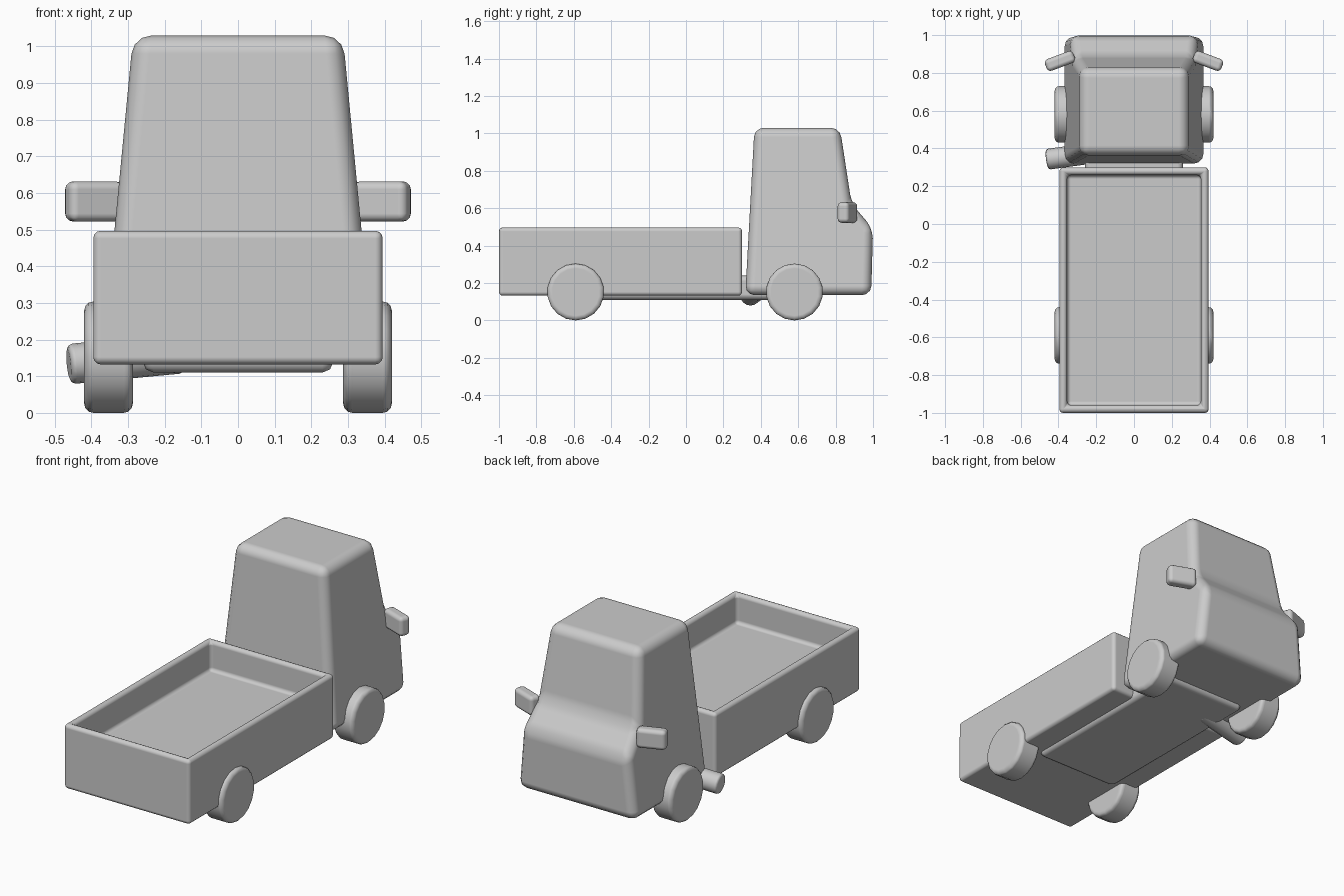
import bpy, bmesh, math
from mathutils import Vector, Matrix

if "Cube" in bpy.data.objects:
    bpy.data.objects.remove(bpy.data.objects["Cube"])


def finish(name, bm, bevel, segments=3, angle=30):
    bmesh.ops.recalc_face_normals(bm, faces=bm.faces[:])
    mesh = bpy.data.meshes.new(name)
    bm.to_mesh(mesh)
    bm.free()
    ob = bpy.data.objects.new(name, mesh)
    bpy.context.collection.objects.link(ob)
    mod = ob.modifiers.new("Bevel", "BEVEL")
    mod.width = bevel
    mod.segments = segments
    mod.limit_method = 'ANGLE'
    mod.angle_limit = math.radians(angle)
    for p in mesh.polygons:
        p.use_smooth = True
    mod.harden_normals = True
    return ob


def box(size, centre, rot_z=0.0):
    bm = bmesh.new()
    m = (Matrix.Translation(centre) @ Matrix.Rotation(rot_z, 4, 'Z')
         @ Matrix.Diagonal((*size, 1)))
    bmesh.ops.create_cube(bm, size=1, matrix=m)
    return bm


def cylinder(p0, p1, radius, sides):
    a, b = Vector(p0), Vector(p1)
    rot = (b - a).to_track_quat('Z', 'Y').to_matrix().to_4x4()
    bm = bmesh.new()
    bmesh.ops.create_cone(bm, cap_ends=True, segments=sides, radius1=radius,
                          radius2=radius, depth=(b - a).length,
                          matrix=Matrix.Translation((a + b) / 2) @ rot)
    return bm


# Open cargo bed: inset the top face and push it down
bm = box((0.79, 1.30, 0.365), (0, -0.35, 0.3145))
bm.normal_update()
top = max(bm.faces, key=lambda f: f.calc_center_median().z)
bmesh.ops.inset_region(bm, faces=[top], thickness=0.058)
floor = bmesh.ops.extrude_face_region(bm, geom=[top])
bmesh.ops.translate(bm, vec=(0, 0, -0.165),
                    verts=[g for g in floor["geom"] if isinstance(g, bmesh.types.BMVert)])
if top.is_valid:
    bmesh.ops.delete(bm, geom=[top], context='FACES_ONLY')
finish("cargo_bed", bm, 0.022)

# Cab: side profile spanned across x, narrowing towards the roof
profile = [(0.317, 0.135), (0.99, 0.135), (1.0, 0.49), (0.885, 0.625),
           (0.823, 1.03), (0.366, 1.03)]
bm = bmesh.new()
sides = []
for s in (-1, 1):
    sides.append([bm.verts.new((s * (0.372 - 0.096 * (z - 0.135)), y, z))
                  for y, z in profile])
bm.faces.new(sides[0])
bm.faces.new(sides[1][::-1])
for i in range(len(profile)):
    j = (i + 1) % len(profile)
    bm.faces.new((sides[0][i], sides[0][j], sides[1][j], sides[1][i]))
finish("cab", bm, 0.05, 3, 15)

# Chassis plate joining bed and cab
finish("chassis", box((0.52, 1.09, 0.13), (0, 0.055, 0.175)), 0.03, 2)

# Wheels and wing mirrors on both sides
for side, s in (("left", -1), ("right", 1)):
    for end, y in (("rear", -0.59), ("front", 0.58)):
        bm = cylinder((s * 0.287, y, 0.152), (s * 0.42, y, 0.152), 0.152, 18)
        finish("wheel_" + end + "_" + side, bm, 0.025, 3, 40)
    finish("mirror_" + side,
           box((0.16, 0.066, 0.11), (s * 0.392, 0.863, 0.577), -s * 0.36), 0.022)

# Exhaust pipe poking out behind the cab on one side
finish("exhaust", cylinder((-0.462, 0.342, 0.133), (-0.15, 0.385, 0.163), 0.055, 16),
       0.015, 2, 40)
